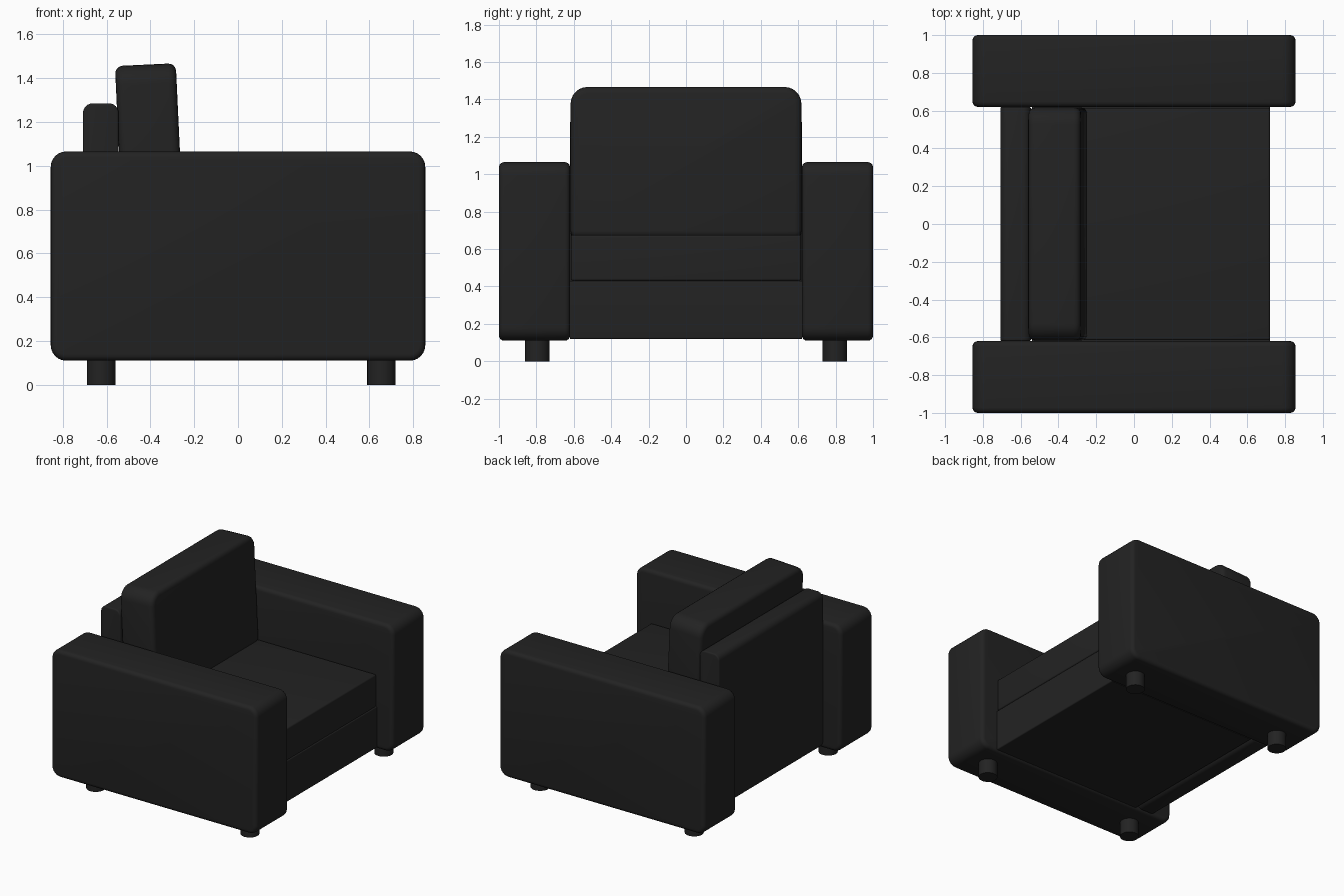
import bpy, bmesh, math
from mathutils import Matrix, Vector

if "Cube" in bpy.data.objects:
    bpy.data.objects.remove(bpy.data.objects["Cube"])

black = bpy.data.materials.new("black upholstery")
black.diffuse_color = (0.0165, 0.0165, 0.0165, 1)
black.use_nodes = True
black.node_tree.nodes["Principled BSDF"].inputs["Base Color"].default_value = black.diffuse_color


def finish(name, bm, loc, tilt=0.0):
    bm.transform(Matrix.Translation(loc) @ Matrix.Rotation(tilt, 4, 'Y'))
    me = bpy.data.meshes.new(name)
    bm.to_mesh(me)
    bm.free()
    me.materials.append(black)
    ob = bpy.data.objects.new(name, me)
    bpy.context.collection.objects.link(ob)
    bpy.context.view_layer.objects.active = ob
    ob.select_set(True)
    bpy.ops.object.shade_smooth_by_angle(angle=math.radians(35))
    ob.select_set(False)
    return ob


def soft_box(name, x, y, z, axis, corner, rim, tilt=0.0, top_only=False):
    """Box with large rounding on edges along one axis, then a small rounding on the rest."""
    size = Vector((x[1] - x[0], y[1] - y[0], z[1] - z[0]))
    loc = Vector((sum(x) / 2, sum(y) / 2, sum(z) / 2))
    bm = bmesh.new()
    bmesh.ops.create_cube(bm, size=1, matrix=Matrix.Diagonal(size).to_4x4())
    edges = []
    for e in bm.edges:
        a, b = e.verts
        if abs(a.co[axis] - b.co[axis]) > 0.01 and (not top_only or a.co.z + b.co.z > 0):
            edges.append(e)
    bmesh.ops.bevel(bm, geom=edges, offset=corner, segments=6, profile=0.5, affect='EDGES')
    if rim:
        sharp = [e for e in bm.edges if e.calc_face_angle(0) > 1]
        bmesh.ops.bevel(bm, geom=sharp, offset=rim, segments=4, profile=0.5, affect='EDGES')
    return finish(name, bm, loc, tilt)


# Arms and their round feet, mirrored left and right
for side, label in ((-1, "front"), (1, "rear")):
    y = sorted((side * 0.62, side * 1.0))
    soft_box(label + "_arm", (-0.855, 0.855), y, (0.11, 1.065), 1, 0.07, 0.028)
    for fx in (-0.625, 0.655):
        bm = bmesh.new()
        bmesh.ops.create_cone(bm, cap_ends=True, segments=32, radius1=0.065,
                              radius2=0.065, depth=0.13)
        finish(label + "_foot", bm, Vector((fx, side * 0.795, 0.065)))

# Seat base and seat cushion
soft_box("seat_base", (-0.54, 0.72), (-0.62, 0.62), (0.12, 0.43), 1, 0.008, 0)
soft_box("seat_cushion", (-0.54, 0.72), (-0.615, 0.615), (0.43, 0.675), 1, 0.012, 0.01)

# Upright back panel
soft_box("back_panel", (-0.708, -0.545), (-0.62, 0.62), (0.12, 1.285), 1, 0.045, 0.01)

# Leaning back cushion
soft_box("back_cushion", (-0.543, -0.265), (-0.617, 0.617), (0.655, 1.462), 0, 0.09, 0.035,
         tilt=math.radians(-2.7), top_only=True)
